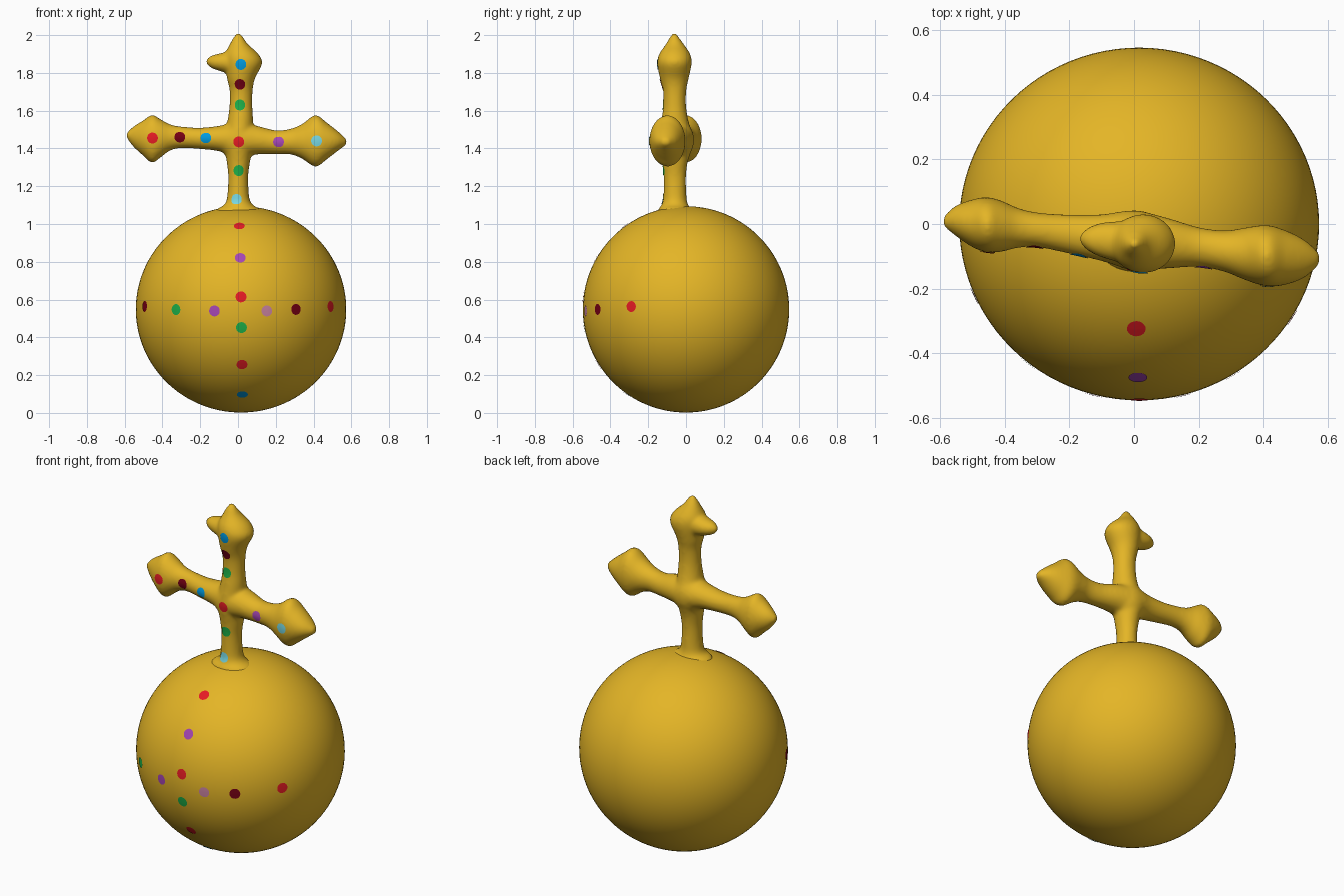
import bpy, bmesh, math
from mathutils import Vector
from mathutils.bvhtree import BVHTree

if "Cube" in bpy.data.objects:
    bpy.data.objects.remove(bpy.data.objects["Cube"])


def material(name, rgb):
    m = bpy.data.materials.new(name)
    lin = [((c / 255 + 0.055) / 1.055) ** 2.4 if c > 10 else c / 255 / 12.92 for c in rgb]
    m.diffuse_color = (*lin, 1)
    m.use_nodes = True
    m.node_tree.nodes["Principled BSDF"].inputs["Base Color"].default_value = m.diffuse_color
    return m


GOLD = material("gold", (228, 181, 38))
GEMS = {
    "red": material("red", (232, 28, 36)),
    "maroon": material("maroon", (118, 0, 20)),
    "green": material("green", (30, 178, 74)),
    "blue": material("blue", (0, 155, 225)),
    "purple": material("purple", (165, 70, 180)),
    "cyan": material("pale_cyan", (120, 215, 225)),
    "pink": material("dusty_pink", (200, 130, 160)),
}


def make_object(name, bm, mat):
    bmesh.ops.recalc_face_normals(bm, faces=bm.faces)
    for f in bm.faces:
        f.smooth = True
    me = bpy.data.meshes.new(name)
    bm.to_mesh(me)
    bm.free()
    me.materials.append(mat)
    ob = bpy.data.objects.new(name, me)
    bpy.context.collection.objects.link(ob)
    return ob


def spline(rows, steps=6):
    """Catmull-Rom interpolation of the stations."""
    out = []
    for i in range(len(rows) - 1):
        p0, p1, p2, p3 = (rows[max(0, min(len(rows) - 1, i + k))] for k in (-1, 0, 1, 2))
        for s in range(steps):
            t = s / steps
            out.append([0.5 * (2 * b + (c - a) * t + (2 * a - 5 * b + 4 * c - d) * t * t
                               + (3 * b - a - 3 * c + d) * t ** 3)
                        for a, b, c, d in zip(p0, p1, p2, p3)])
    return out + [list(rows[-1])]


def loft(bm, rows, along_x, n=32):
    """Each row: position along axis, low/high of first and second cross direction."""
    rings = []
    for p, a0, a1, b0, b1 in spline(rows):
        ring = []
        for k in range(n):
            t = 2 * math.pi * k / n
            a = (a0 + a1) / 2 + max(0.004, (a1 - a0) / 2) * math.cos(t)
            b = (b0 + b1) / 2 + max(0.004, (b1 - b0) / 2) * math.sin(t)
            ring.append(bm.verts.new((p, a, b) if along_x else (a, b, p)))
        rings.append(ring)
    for r, s in zip(rings, rings[1:]):
        for k in range(n):
            bm.faces.new((r[k], r[(k + 1) % n], s[(k + 1) % n], s[k]))
    bm.faces.new(rings[0])
    bm.faces.new(rings[-1])


# Globe
bm = bmesh.new()
bmesh.ops.create_uvsphere(bm, u_segments=96, v_segments=64, radius=1)
for v in bm.verts:
    v.co = (0.016 + v.co.x * 0.557, v.co.y * 0.546, 0.548 + v.co.z * 0.546)
globe = make_object("globe", bm, GOLD)

# Cross: post (z, x range, y range)
bm = bmesh.new()
loft(bm, [
    (1.05, -.12, .12, -.155, .035), (1.08, -.11, .115, -.145, .025),
    (1.10, -.075, .08, -.13, .012), (1.14, -.058, .06, -.12, .003),
    (1.25, -.052, .054, -.118, .0), (1.33, -.06, .064, -.125, .01),
    (1.44, -.075, .08, -.143, .04), (1.55, -.055, .08, -.13, .012),
    (1.63, -.045, .076, -.12, .0), (1.71, -.045, .078, -.122, .002),
    (1.77, -.058, .09, -.138, .014), (1.85, -.07, .128, -.152, .03),
    (1.90, -.068, .108, -.142, .022), (1.95, -.045, .055, -.108, -.01),
    (1.985, -.026, .03, -.088, -.035), (2.01, -.01, .014, -.07, -.053)], False)
# Arms (x, y range, z range)
loft(bm, [
    (-.592, -.005, .02, 1.46, 1.48), (-.555, -.035, .055, 1.41, 1.515),
    (-.50, -.072, .076, 1.36, 1.55), (-.455, -.088, .083, 1.323, 1.578),
    (-.41, -.086, .072, 1.352, 1.555), (-.36, -.074, .05, 1.388, 1.528),
    (-.30, -.072, .036, 1.402, 1.516), (-.2, -.092, .029, 1.397, 1.51),
    (-.1, -.115, .03, 1.385, 1.52), (0, -.143, .042, 1.355, 1.54),
    (.1, -.138, .02, 1.368, 1.52), (.2, -.133, -.01, 1.37, 1.496),
    (.28, -.148, -.02, 1.368, 1.505), (.34, -.172, -.012, 1.345, 1.53),
    (.41, -.193, -.003, 1.303, 1.577), (.47, -.188, -.02, 1.342, 1.537),
    (.53, -.165, -.05, 1.388, 1.49), (.575, -.125, -.09, 1.42, 1.45)], True)
# Side lobe of the top knob
loft(bm, [
    (-.17, -.055, -.035, 1.85, 1.87), (-.14, -.085, -.01, 1.825, 1.892),
    (-.09, -.107, .006, 1.808, 1.905), (0, -.13, .01, 1.78, 1.93)], True)
# Rounded hub
hub = bmesh.ops.create_uvsphere(bm, u_segments=32, v_segments=16, radius=1)["verts"]
for v in hub:
    v.co = (0.002 + v.co.x * .105, -.05 + v.co.y * .093, 1.445 + v.co.z * .108)
cross = make_object("cross", bm, GOLD)
mod = cross.modifiers.new("fuse", 'REMESH')
mod.mode = 'VOXEL'
mod.voxel_size = 0.009
mod.use_smooth_shade = True
mod = cross.modifiers.new("soften", 'SMOOTH')
mod.factor = 0.5
mod.iterations = 10

# Round painted dots laid on the front surface
bpy.context.view_layer.update()
dg = bpy.context.evaluated_depsgraph_get()
trees = {"cross": BVHTree.FromObject(cross, dg), "globe": BVHTree.FromObject(globe, dg)}


def dot(part, x, z, colour, radius=0.029, n=20):
    tree = trees[part]
    hit, normal, _, _ = tree.ray_cast(Vector((x, -3, z)), Vector((0, 1, 0)))
    if hit is None:
        return
    u = normal.orthogonal().normalized()
    w = normal.cross(u)

    def place(r, t):
        p = hit + (u * math.cos(t) + w * math.sin(t)) * r
        near, nn, _, _ = tree.find_nearest(p)
        return near + nn * 0.003

    bm = bmesh.new()
    prev = None
    centre = bm.verts.new(place(0, 0))
    for r in (radius / 3, radius * 2 / 3, radius):
        ring = [bm.verts.new(place(r, 2 * math.pi * k / n)) for k in range(n)]
        for k in range(n):
            j = (k + 1) % n
            if prev:
                bm.faces.new((prev[k], ring[k], ring[j], prev[j]))
            else:
                bm.faces.new((centre, ring[k], ring[j]))
        prev = ring
    ob = make_object(part + "_dot_" + colour, bm, GEMS[colour])
    if ob.data.polygons[0].normal.dot(normal) < 0:
        ob.data.flip_normals()


for x, z, c in [(.015, 1.845, "blue"), (.01, 1.74, "maroon"), (.01, 1.63, "green"),
                (.004, 1.435, "red"), (.004, 1.283, "green"), (-.008, 1.13, "cyan"),
                (-.453, 1.455, "red"), (-.308, 1.46, "maroon"), (-.17, 1.455, "blue"),
                (.215, 1.435, "purple"), (.416, 1.44, "cyan")]:
    dot("cross", x, z, c)
for x, z, c in [(.007, .988, "red"), (.012, .82, "purple"), (.016, .614, "red"),
                (.018, .452, "green"), (.021, .257, "red"), (.023, .099, "blue"),
                (-.492, .564, "maroon"), (-.327, .547, "green"), (-.124, .54, "purple"),
                (.152, .54, "pink"), (.306, .548, "maroon"), (.488, .563, "red")]:
    dot("globe", x, z, c)
